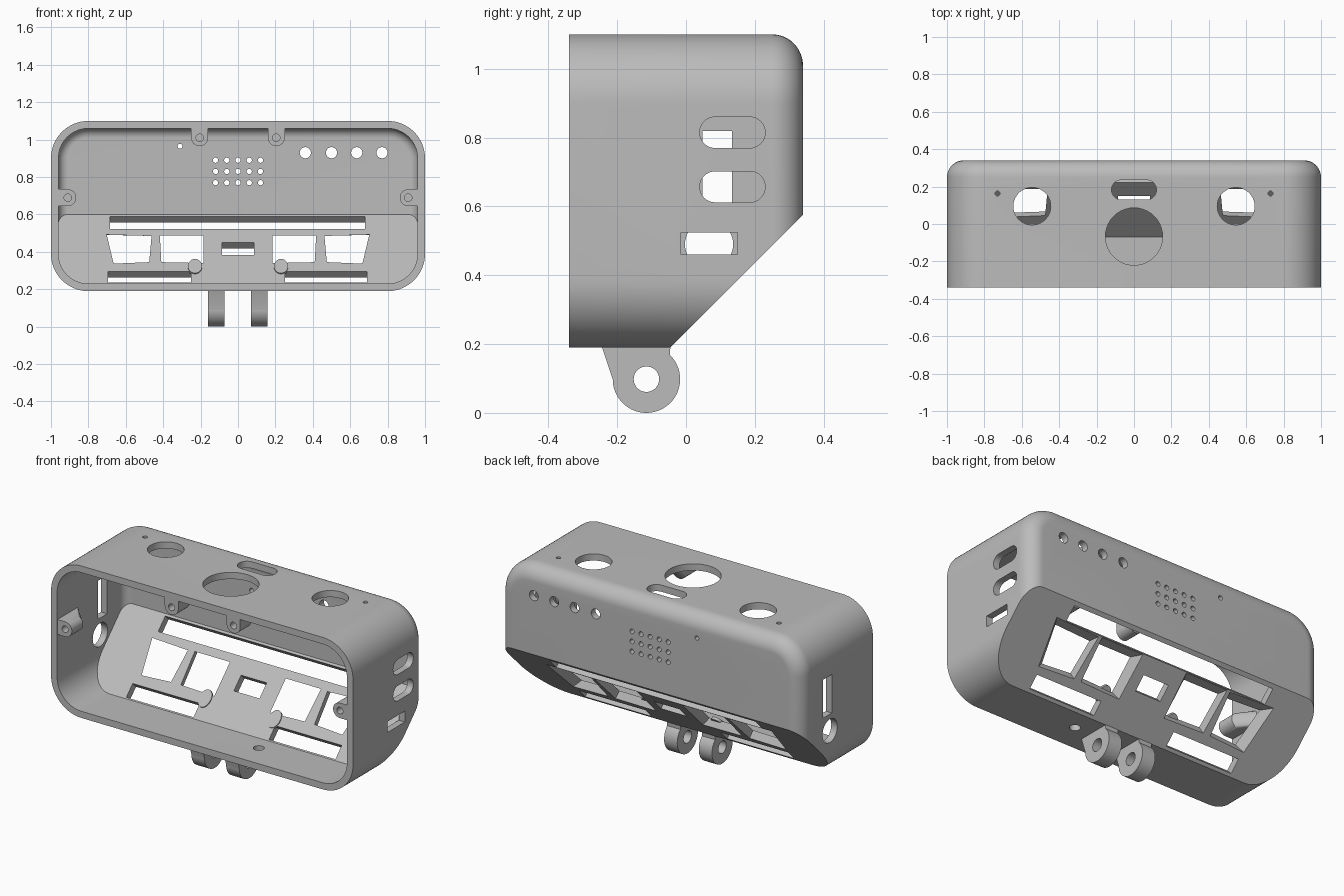
import bpy, bmesh
from math import sin, cos, pi, sqrt

if "Cube" in bpy.data.objects:
    bpy.data.objects.remove(bpy.data.objects["Cube"])

grey = bpy.data.materials.new("mid grey")
grey.use_nodes = True
tone = (0.5, 0.5, 0.5, 1)
grey.diffuse_color = tone
grey.node_tree.nodes["Principled BSDF"].inputs["Base Color"].default_value = tone

WALL, FRONT, BACK = 0.04, -0.34, 0.34
BOTTOM, TOP = 0.19, 1.10
H = sqrt(0.5)


# Frames turn (u, v, depth) into space
def back(u, v, d): return (u, d, v)
def side(u, v, d): return (d, u, v)
def level(u, v, d): return (u, v, d)
def slope(u, v, d): return (u, v - 0.3 + d * H, v - d * H)


# Outlines
def rounded(u0, u1, v0, v1, r, steps=16):
    pts = []
    corners = [(u1 - r, v1 - r), (u0 + r, v1 - r), (u0 + r, v0 + r), (u1 - r, v0 + r)]
    for q, (cu, cv) in enumerate(corners):
        for i in range(steps + 1):
            a = (q + i / steps) * pi / 2
            pts.append((cu + r * cos(a), cv + r * sin(a)))
    return pts


def circle(u, v, r, n=40):
    return [(u + r * cos(2 * pi * i / n), v + r * sin(2 * pi * i / n)) for i in range(n)]


def rect(u0, u1, v0, v1):
    return [(u0, v0), (u1, v0), (u1, v1), (u0, v1)]


def stadium(u0, u1, v0, v1):
    return rounded(u0, u1, v0, v1, (v1 - v0) / 2 - 0.0005, 10)


# Capped loft through rings of (outline, depth)
def loft(bm, frame, rings):
    loops = [[bm.verts.new(frame(u, v, d)) for u, v in outline] for outline, d in rings]
    n = len(loops[0])
    for a, b in zip(loops, loops[1:]):
        for i in range(n):
            j = (i + 1) % n
            bm.faces.new((a[i], a[j], b[j], b[i]))
    bm.faces.new(loops[0])
    bm.faces.new(loops[-1])


def prism(bm, frame, outline, d0, d1):
    loft(bm, frame, [(outline, d0), (outline, d1)])


def finish(bm, name):
    bmesh.ops.remove_doubles(bm, verts=bm.verts, dist=0.00001)
    bmesh.ops.recalc_face_normals(bm, faces=bm.faces)
    mesh = bpy.data.meshes.new(name)
    bm.to_mesh(mesh)
    bm.free()
    mesh.materials.append(grey)
    ob = bpy.data.objects.new(name, mesh)
    bpy.context.collection.objects.link(ob)
    return ob


def cut(ob, cutter):
    mod = ob.modifiers.new("cut", "BOOLEAN")
    mod.operation, mod.solver, mod.object = "DIFFERENCE", "EXACT", cutter
    bpy.context.view_layer.objects.active = ob
    bpy.ops.object.modifier_apply(modifier=mod.name)
    bpy.data.objects.remove(cutter)


def smooth(ob):
    bpy.ops.object.select_all(action="DESELECT")
    ob.select_set(True)
    bpy.context.view_layer.objects.active = ob
    bpy.ops.object.shade_smooth_by_angle(angle=0.5)


# Rounded block with filleted rear edge and sloped lower back
def block(name, inset, front, fillet):
    bm = bmesh.new()

    def ring(k):
        k += inset
        return rounded(-1 + k, 1 - k, BOTTOM + k, TOP - k, 0.2 - k)
    end = BACK - inset
    rings = [(ring(0), front)]
    for i in range(13):
        a = i / 12 * pi / 2
        rings.append((ring(fillet * (1 - cos(a))), end - fillet + fillet * sin(a)))
    loft(bm, back, rings)
    bmesh.ops.recalc_face_normals(bm, faces=bm.faces)
    depth = 0 if inset else 0.045
    cutres = bmesh.ops.bisect_plane(bm, geom=bm.verts[:] + bm.edges[:] + bm.faces[:],
                                    plane_co=slope(0, 0.4, depth), plane_no=(0, H, -H),
                                    clear_outer=True)
    rim = [e for e in cutres["geom_cut"] if isinstance(e, bmesh.types.BMEdge)]
    bmesh.ops.contextual_create(bm, geom=rim)
    return finish(bm, name)


case = block("case_shell", 0, FRONT, 0.09)
cut(case, block("cavity", WALL, FRONT - 0.1, 0.05))

holes = bmesh.new()
# Rear wall: button holes, speaker grid, microphone hole
rear = [(x, 0.93, 0.03) for x in (0.36, 0.5, 0.635, 0.77)] + [(-0.31, 0.965, 0.013)]
rear += [(0.06 * i, 0.83 + 0.06 * j, 0.014) for i in range(-2, 3) for j in (-1, 0, 1)]
for x, z, r in rear:
    prism(holes, back, circle(x, z, r, 24), 0.27, 0.4)
# Top wall: dials, oval slot, pin holes
for x, y, r in [(-0.545, 0.095, 0.1), (0.545, 0.095, 0.1), (0, -0.067, 0.153),
                (-0.73, 0.163, 0.013), (0.73, 0.163, 0.013)]:
    prism(holes, level, circle(x, y, r), 1.03, 1.2)
prism(holes, level, stadium(-0.12, 0.12, 0.13, 0.235), 1.03, 1.2)
# Floor drain hole
prism(holes, level, circle(0.26, -0.174, 0.03), 0.1, 0.26)
# Left side ports
for z in (0.657, 0.815):
    prism(holes, side, stadium(0.04, 0.23, z - 0.045, z + 0.045), 0.93, 1.1)
prism(holes, side, rect(-0.015, 0.15, 0.46, 0.525), 0.93, 1.1)
# Right side ports
prism(holes, side, rect(0.048, 0.133, 0.59, 0.82), -1.1, -0.93)
prism(holes, side, circle(0.067, 0.49, 0.07), -1.1, -0.93)
# Sloped panel: long slots, centre port
for u0, u1, v0, v1 in [(-0.685, 0.68, 0.523, 0.59), (-0.695, -0.25, 0.236, 0.296),
                       (0.25, 0.69, 0.236, 0.296), (-0.085, 0.085, 0.382, 0.45)]:
    prism(holes, slope, rect(u0, u1, v0, v1), -0.02, 0.1)
# Sloped panel: flared windows, inner outline then outer outline
windows = [
    ([(0.185, 0.34), (0.41, 0.345), (0.418, 0.488), (0.185, 0.488)],
     [(0.155, 0.33), (0.42, 0.335), (0.43, 0.52), (0.15, 0.52)]),
    ([(0.475, 0.345), (0.665, 0.337), (0.702, 0.492), (0.462, 0.485)],
     [(0.468, 0.335), (0.705, 0.327), (0.745, 0.524), (0.452, 0.517)])]
for inner, outer in windows:
    for s in (-1, 1):
        rings = []
        for t in (-0.2, 0, 1, 1.2):
            k = max(t, 0)
            shape = [(s * (a + (c - a) * k), b + (d - b) * k)
                     for (a, b), (c, d) in zip(inner, outer)]
            rings.append((shape, t * 0.045))
        loft(holes, slope, rings)
cut(case, finish(holes, "hole_cutter"))
smooth(case)


# Screw bosses: U-shaped, tapering back into the wall
def boss(name, turn, cx, cz, reach):
    bm, drill = bmesh.new(), bmesh.new()
    r = 0.045
    arc = [(r * cos(pi + pi * i / 20), r * sin(pi + pi * i / 20)) for i in range(21)]
    shape = arc + [(r, reach), (-r, reach)]

    def place(pts):
        out = []
        for u, v in pts:
            for _ in range(turn):
                u, v = -v, u
            out.append((cx + u, cz + v))
        return out
    slim = [(u, reach - (reach - v) * 0.1) for u, v in shape]
    loft(bm, back, [(place(shape), -0.336), (place(shape), -0.23), (place(slim), -0.13)])
    ob = finish(bm, name)
    prism(drill, back, circle(cx, cz, 0.02, 24), -0.4, -0.25)
    cut(ob, finish(drill, "boss_drill"))
    smooth(ob)


boss("top_boss_left", 0, 0.205, 1.01, 0.07)
boss("top_boss_right", 0, -0.205, 1.01, 0.07)
boss("side_boss_left", 3, 0.91, 0.69, 0.07)
boss("side_boss_right", 1, -0.91, 0.69, 0.07)

# Small raised pads on the inside of the sloped panel
for name, x in (("pad_left", 0.23), ("pad_right", -0.23)):
    bm = bmesh.new()
    prism(bm, slope, circle(x, 0.32, 0.038, 24), -0.006, 0.01)
    smooth(finish(bm, name))

# Hinge lugs under the case
for name, x0, x1 in (("lug_right", -0.16, -0.073), ("lug_left", 0.07, 0.157)):
    bm, drill = bmesh.new(), bmesh.new()
    cy, cz, r = -0.115, 0.098, 0.098
    arc = [(cy + r * cos(a), cz + r * sin(a))
           for a in [pi + i / 32 * (pi + 0.8) for i in range(33)]]
    prism(bm, side, arc + [(-0.045, 0.2), (-0.247, 0.2)], x0, x1)
    lug = finish(bm, name)
    prism(drill, side, circle(cy, cz, 0.037), x0 - 0.02, x1 + 0.02)
    cut(lug, finish(drill, "lug_drill"))
    smooth(lug)
